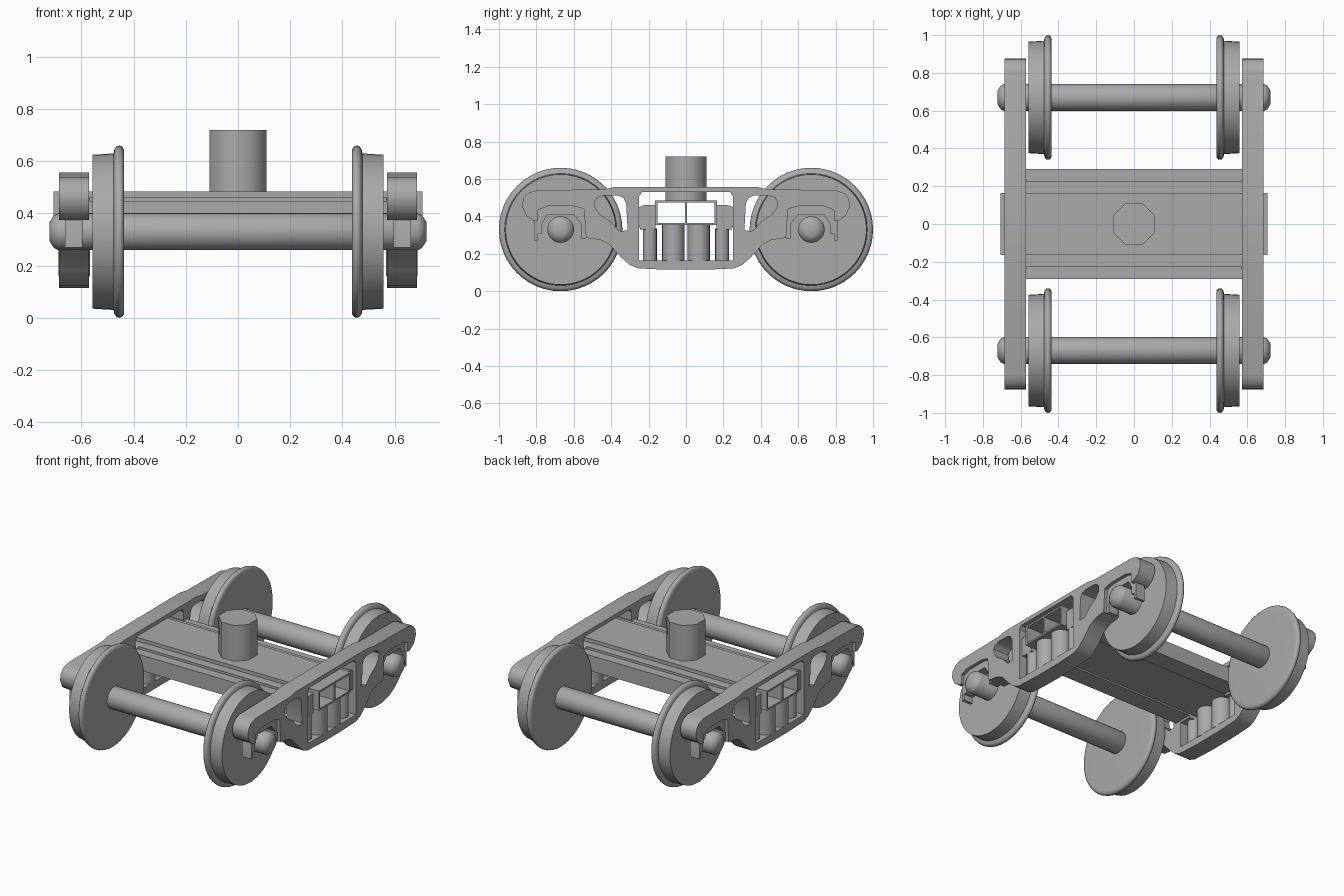
import bpy, bmesh, math
from mathutils import Matrix, Vector

if "Cube" in bpy.data.objects:
    bpy.data.objects.remove(bpy.data.objects["Cube"])

steel = bpy.data.materials.new("steel_grey")
steel.diffuse_color = (0.4, 0.4, 0.4, 1)
steel.use_nodes = True
steel.node_tree.nodes["Principled BSDF"].inputs["Base Color"].default_value = steel.diffuse_color
YZX = Matrix(((0, 0, 1), (1, 0, 0), (0, 1, 0))).to_4x4()   # local x,y,z -> world y,z,x


def finish(name, bm, angle=35):
    bmesh.ops.remove_doubles(bm, verts=bm.verts, dist=1e-5)
    bmesh.ops.recalc_face_normals(bm, faces=bm.faces)
    me = bpy.data.meshes.new(name)
    bm.to_mesh(me)
    bm.free()
    me.materials.clear()
    me.materials.append(steel)
    ob = bpy.data.objects.new(name, me)
    bpy.context.collection.objects.link(ob)
    bpy.ops.object.select_all(action='DESELECT')
    ob.select_set(True)
    bpy.context.view_layer.objects.active = ob
    bpy.ops.object.shade_smooth_by_angle(angle=math.radians(angle))
    return ob


def extrude_profile(name, loops, x0, x1):
    """Fill closed (y, z) loops, inner ones as holes, between x0 and x1."""
    cu = bpy.data.curves.new(name, 'CURVE')
    cu.dimensions = '2D'
    cu.fill_mode = 'BOTH'
    cu.extrude = abs(x1 - x0) / 2
    for pts in loops:
        sp = cu.splines.new('POLY')
        sp.points.add(len(pts) - 1)
        for p, (a, b) in zip(sp.points, pts):
            p.co = (a, b, 0, 1)
        sp.use_cyclic_u = True
    tmp = bpy.data.objects.new(name + "_tmp", cu)
    bpy.context.collection.objects.link(tmp)
    bpy.context.view_layer.update()
    me = bpy.data.meshes.new_from_object(tmp.evaluated_get(bpy.context.evaluated_depsgraph_get()))
    bpy.data.objects.remove(tmp)
    bm = bmesh.new()
    bm.from_mesh(me)
    bpy.data.meshes.remove(me)
    bm.transform(Matrix.Translation(((x0 + x1) / 2, 0, 0)) @ YZX)
    return finish(name, bm)


def lathe_x(name, pts, y, z, seg, angle=35):
    """Spin (x, radius) points around an x axis through y, z."""
    bm = bmesh.new()
    vs = [bm.verts.new((x, 0, r)) for x, r in pts]
    es = [bm.edges.new(e) for e in zip(vs, vs[1:])]
    bmesh.ops.spin(bm, geom=vs + es, cent=(0, 0, 0), axis=(1, 0, 0),
                   angle=2 * math.pi, steps=seg, use_duplicate=False)
    bm.transform(Matrix.Translation((0, y, z)))
    return finish(name, bm, angle)


def cylinder(name, x, y, z0, z1, r, seg, turn=0, angle=50):
    bm = bmesh.new()
    bmesh.ops.create_cone(bm, cap_ends=True, segments=seg, radius1=r, radius2=r, depth=z1 - z0,
                          matrix=Matrix.Translation((x, y, (z0 + z1) / 2)) @ Matrix.Rotation(turn, 4, 'Z'))
    return finish(name, bm, angle)


def rect(a0, a1, b0, b1):
    return [(a0, b0), (a1, b0), (a1, b1), (a0, b1)]


def flip(pts):
    return [(-a, b) for a, b in reversed(pts)]


# side frame outline, right half from top to bottom
half = [(.38, .557), (.44, .545), (.80, .54), (.845, .525), (.87, .495), (.877, .455),
        (.855, .405), (.81, .375), (.79, .375), (.79, .435), (.74, .455), (.60, .455),
        (.545, .44), (.535, .285), (.46, .275), (.41, .25), (.345, .18), (.30, .14),
        (.255, .122), (.10, .115)]
outline = half + flip(half)
side_hole = [(.49, .48), (.475, .50), (.44, .512), (.365, .512), (.335, .50), (.32, .47),
             (.312, .325), (.35, .322), (.37, .335), (.40, .37), (.46, .41), (.485, .445)]
mid_hole = [(.235, .53), (.25, .51), (.25, .165), (-.25, .165), (-.25, .51), (-.235, .53)]
# bearing adapter straddling each axle end
adapter = [(.535, .28), (.56, .28), (.56, .36), (.60, .41), (.74, .41), (.77, .36), (.77, .31),
           (.79, .31), (.79, .27), (.81, .27), (.81, .39), (.79, .44), (.74, .457), (.60, .457), (.535, .44)]

for s, side in ((1, "right"), (-1, "left")):
    extrude_profile(f"{side}_side_frame", [outline, side_hole, flip(side_hole), mid_hole], s * .572, s * .686)
    for i, pts in enumerate((adapter, flip(adapter))):
        extrude_profile(f"{side}_bearing_adapter_{i}", [pts], s * .597, s * .664)
    for t in (1, -1):
        # spring nest and friction wedge
        cylinder(f"{side}_large_spring_{t}", s * .628, t * .068, .16, .357, .06, 20)
        cylinder(f"{side}_small_spring_{t}", s * .628, t * .193, .16, .335, .037, 16)
        wedge = [(.163, .33), (.245, .33), (.25, .35), (.25, .45), (.225, .46), (.163, .46)]
        extrude_profile(f"{side}_friction_wedge_{t}", [wedge if t > 0 else flip(wedge)], s * .57, s * .665)

# wheelsets
for t, end in ((1, "rear"), (-1, "front")):
    y = t * .67
    tip = [(.69, .071), (.706, .062), (.717, .045), (.722, .036), (.722, 0)]
    lathe_x(f"{end}_axle", [(-x, r) for x, r in reversed(tip)] + tip, y, .33, 28)
    wheel = [(.437, 0), (.437, .07), (.437, .30), (.438, .317), (.445, .327), (.455, .33), (.466, .327),
             (.474, .315), (.477, .30), (.558, .295), (.558, .07), (.558, 0)]
    for s, side in ((1, "right"), (-1, "left")):
        lathe_x(f"{end}_{side}_wheel", [(s * x, r) for x, r in wheel], y, .33, 48, 50)

# hollow bolster with a centre web, and stepped shoulders
extrude_profile("bolster", [rect(-.165, .165, .355, .485), rect(.006, .152, .366, .474),
                            rect(-.152, -.006, .366, .474)], -.707, .707)
shoulder = [(.165, .462), (.225, .462), (.225, .447), (.29, .447), (.29, .345), (.165, .345)]
extrude_profile("rear_bolster_shoulder", [shoulder], -.573, .573)
extrude_profile("front_bolster_shoulder", [flip(shoulder)], -.573, .573)

# octagonal centre pin
cylinder("centre_pin", 0, 0, .48, .72, .11 / math.cos(math.pi / 8), 8, math.pi / 8)
